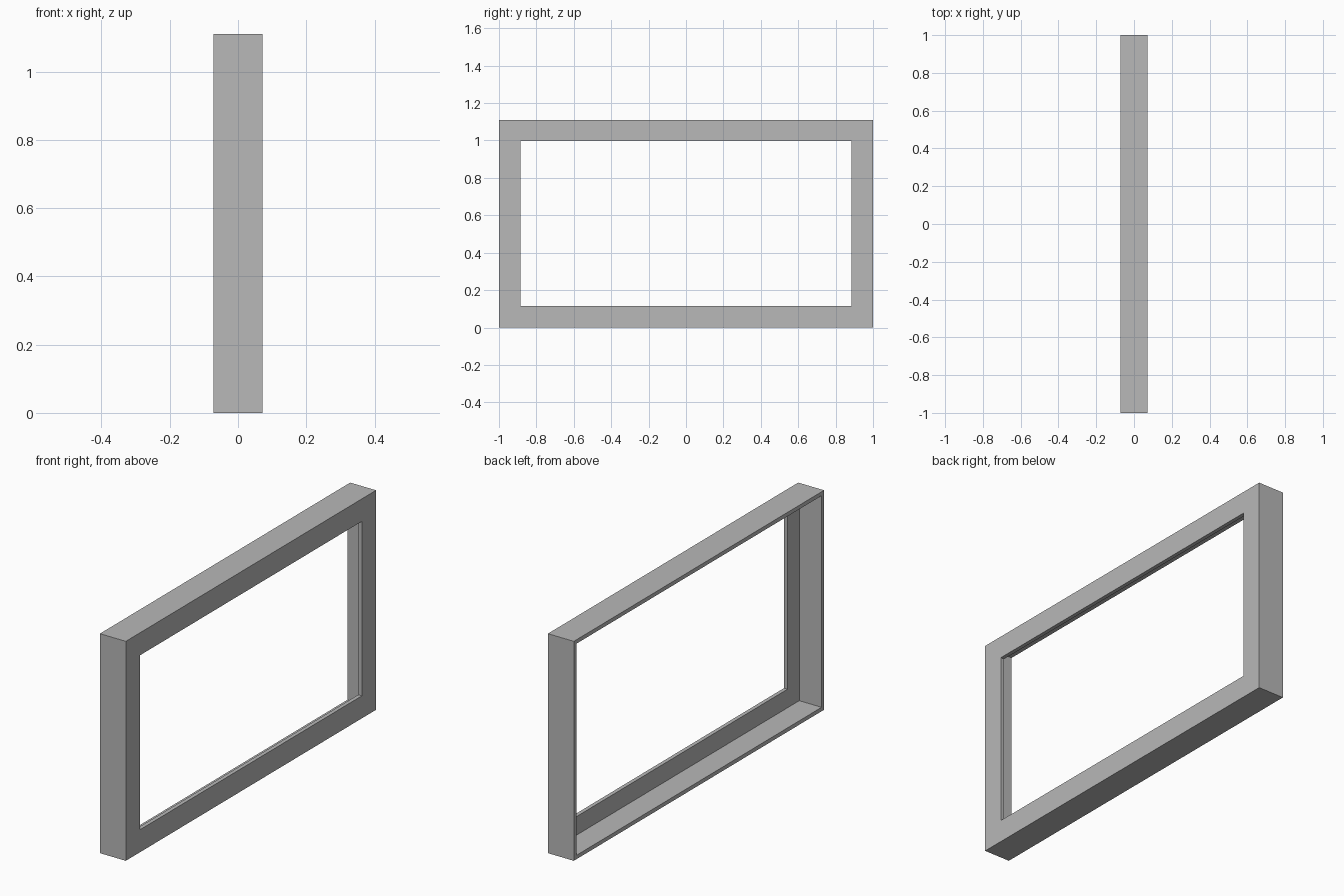
import bpy
import bmesh

cube = bpy.data.objects.get("Cube")
if cube:
    bpy.data.objects.remove(cube, do_unlink=True)

HALF_LENGTH, HEIGHT, HALF_DEPTH = 1.0, 1.11, 0.0725
LIP, WALL = 0.114, 0.02

# Plain grey finish
grey = bpy.data.materials.new("frame grey")
grey.use_nodes = True
colour = (0.48, 0.48, 0.48, 1)
grey.diffuse_color = colour
grey.node_tree.nodes["Principled BSDF"].inputs["Base Color"].default_value = colour


def rectangle(bm, x, inset):
    """Four corners of the outer rectangle, moved inwards by inset."""
    y, low, high = HALF_LENGTH - inset, inset, HEIGHT - inset
    corners = [(-y, low), (y, low), (y, high), (-y, high)]
    return [bm.verts.new((x, cy, cz)) for cy, cz in corners]


def mitred_frame(name, profile, material):
    """Sweep a closed (depth, inset) profile around the rectangle."""
    bm = bmesh.new()
    rings = [rectangle(bm, x, inset) for x, inset in profile]
    for i, ring in enumerate(rings):
        following = rings[(i + 1) % len(rings)]
        for j in range(4):
            k = (j + 1) % 4
            bm.faces.new((ring[j], ring[k], following[k], following[j]))
    bmesh.ops.recalc_face_normals(bm, faces=bm.faces)
    mesh = bpy.data.meshes.new(name)
    bm.to_mesh(mesh)
    bm.free()
    mesh.materials.append(material)
    obj = bpy.data.objects.new(name, mesh)
    bpy.context.collection.objects.link(obj)
    return obj


# L-shaped section: thin outer wall, open at the back, with a wide lip at +x
l_section = [
    (-HALF_DEPTH, 0),
    (HALF_DEPTH, 0),
    (HALF_DEPTH, LIP),
    (HALF_DEPTH - WALL, LIP),
    (HALF_DEPTH - WALL, WALL),
    (-HALF_DEPTH, WALL),
]
mitred_frame("window_frame", l_section, grey)
